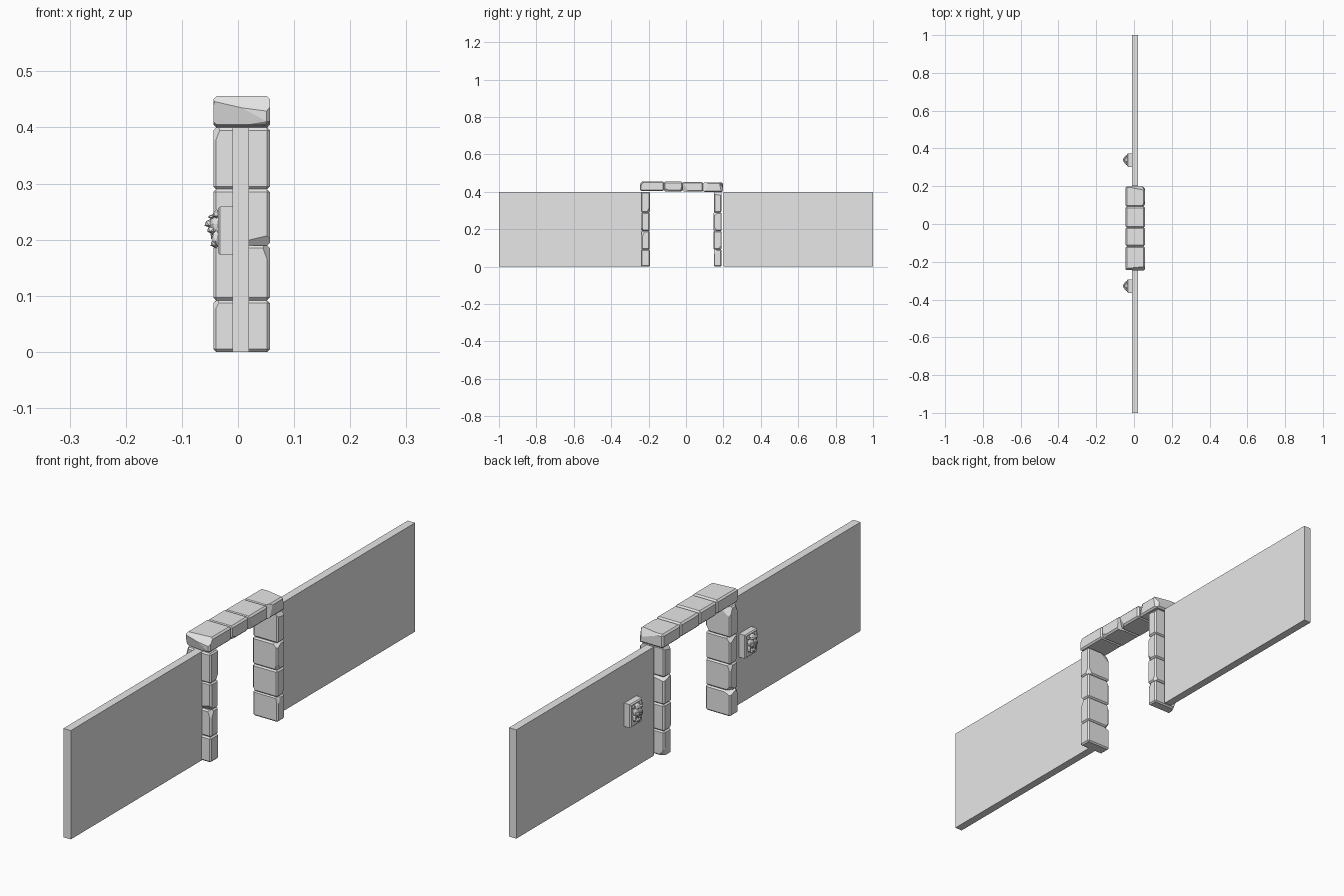
import bpy, bmesh, math, random
from mathutils import Vector, Matrix

if "Cube" in bpy.data.objects:
    bpy.data.objects.remove(bpy.data.objects["Cube"], do_unlink=True)

random.seed(4)
stone = bpy.data.materials.new("stone_grey")
stone.use_nodes = True
GREY = (0.8, 0.8, 0.8, 1)
stone.diffuse_color = GREY
stone.node_tree.nodes["Principled BSDF"].inputs["Base Color"].default_value = GREY


def finish(name, bm):
    bmesh.ops.recalc_face_normals(bm, faces=bm.faces)
    mesh = bpy.data.meshes.new(name)
    bm.to_mesh(mesh)
    bm.free()
    mesh.materials.append(stone)
    obj = bpy.data.objects.new(name, mesh)
    bpy.context.collection.objects.link(obj)
    return obj


def add_box(bm, lo, hi):
    lo, hi = Vector(lo), Vector(hi)
    size = hi - lo
    mat = Matrix.Translation((lo + hi) / 2) @ Matrix.Diagonal((*size, 1))
    return bmesh.ops.create_cube(bm, size=1, matrix=mat)["verts"]


def slice_off(bm, point, normal):
    geom = bm.verts[:] + bm.edges[:] + bm.faces[:]
    cut = bmesh.ops.bisect_plane(bm, geom=geom, plane_co=point, plane_no=normal, clear_outer=True)
    edges = [e for e in cut["geom_cut"] if isinstance(e, bmesh.types.BMEdge)]
    if edges:
        bmesh.ops.contextual_create(bm, geom=edges)


def hewn_block(name, lo, hi, bevel=0.005, chips=3, extra=()):
    """Bevelled stone with a few chiselled edges and corners."""
    bm = bmesh.new()
    add_box(bm, lo, hi)
    bmesh.ops.bevel(bm, geom=bm.edges[:], offset=bevel, segments=1, affect='EDGES')
    lo, hi = Vector(lo), Vector(hi)
    mid, half = (lo + hi) / 2, (hi - lo) / 2
    for i in range(chips):
        signs = Vector([random.choice((-1, 1)) for _ in range(3)])
        corner = mid + Vector([s * h for s, h in zip(signs, half)])
        normal = Vector([s * random.uniform(0.1, 1) for s in signs]).normalized()
        slice_off(bm, corner - normal * random.uniform(0.008, 0.014), normal)
    for point, normal in extra:
        slice_off(bm, point, Vector(normal).normalized())
    return finish(name, bm)


# Flat walls on both sides of the gateway
for name, y0, y1 in (("right_wall", -1, -0.2), ("left_wall", 0.2, 1)):
    bm = bmesh.new()
    add_box(bm, (-0.01, y0, 0), (0.02, y1, 0.4))
    finish(name, bm)

# Pillars of four stacked stones
courses = (0, 0.092, 0.19, 0.29, 0.4)
for side, y0, y1 in (("right", -0.241, -0.193), ("left", 0.146, 0.191)):
    for i in range(4):
        inset = random.uniform(0, 0.003)
        hewn_block(f"{side}_pillar_stone_{i + 1}",
                   (-0.044, y0 + inset, courses[i]),
                   (0.057, y1 - inset / 2, courses[i + 1]))

# Lintel of four stones with worn outer ends
joints = (-0.246, -0.118, -0.018, 0.092, 0.198)
for i in range(4):
    drop = 0.002 * i
    extra = []
    if i == 0:
        extra = [((0, -0.246, 0.436), (0.1, -1, 0.75))]
    elif i == 3:
        extra = [((0, 0.198, 0.436), (0.2, 1, 0.6))]
    hewn_block(f"lintel_stone_{i + 1}",
               (-0.044, joints[i], 0.405 - drop),
               (0.057, joints[i + 1], 0.456 - drop), 0.006, 2, extra)


def ball(bm, centre, radii, sub=2):
    mat = Matrix.Translation(centre) @ Matrix.Diagonal((*radii, 1))
    bmesh.ops.create_icosphere(bm, subdivisions=sub, radius=1, matrix=mat)


# Wall plaques with a carved beast head
for side, y in (("right", -0.329), ("left", 0.338)):
    bm = bmesh.new()
    verts = add_box(bm, (-0.036, y - 0.035, 0.173), (-0.01, y + 0.035, 0.259))
    front = [e for e in bm.edges if all(v.co.x < -0.03 for v in e.verts)]
    bmesh.ops.bevel(bm, geom=front, offset=0.004, segments=1, affect='EDGES')
    finish(f"{side}_plaque", bm)

    bm = bmesh.new()
    ball(bm, (-0.036, y, 0.228), (0.015, 0.023, 0.025))      # skull
    ball(bm, (-0.047, y, 0.229), (0.014, 0.009, 0.009), 1)   # nose
    ball(bm, (-0.040, y, 0.193), (0.010, 0.014, 0.008), 1)   # lower jaw
    for s in (-1, 1):
        ball(bm, (-0.046, y + s * 0.009, 0.218), (0.010, 0.009, 0.008), 1)  # cheek
        ball(bm, (-0.046, y + s * 0.011, 0.241), (0.008, 0.009, 0.004), 1)  # brow
        ball(bm, (-0.038, y + s * 0.021, 0.246), (0.008, 0.006, 0.008), 1)  # ear
        ball(bm, (-0.038, y + s * 0.017, 0.204), (0.009, 0.006, 0.014), 1)  # mane
        fang = Matrix.Translation((-0.047, y + s * 0.008, 0.207)) @ Matrix.Rotation(math.pi, 4, 'X')
        bmesh.ops.create_cone(bm, cap_ends=True, segments=6, radius1=0.003, radius2=0.0005,
                              depth=0.014, matrix=fang)
    finish(f"{side}_beast_head", bm)
